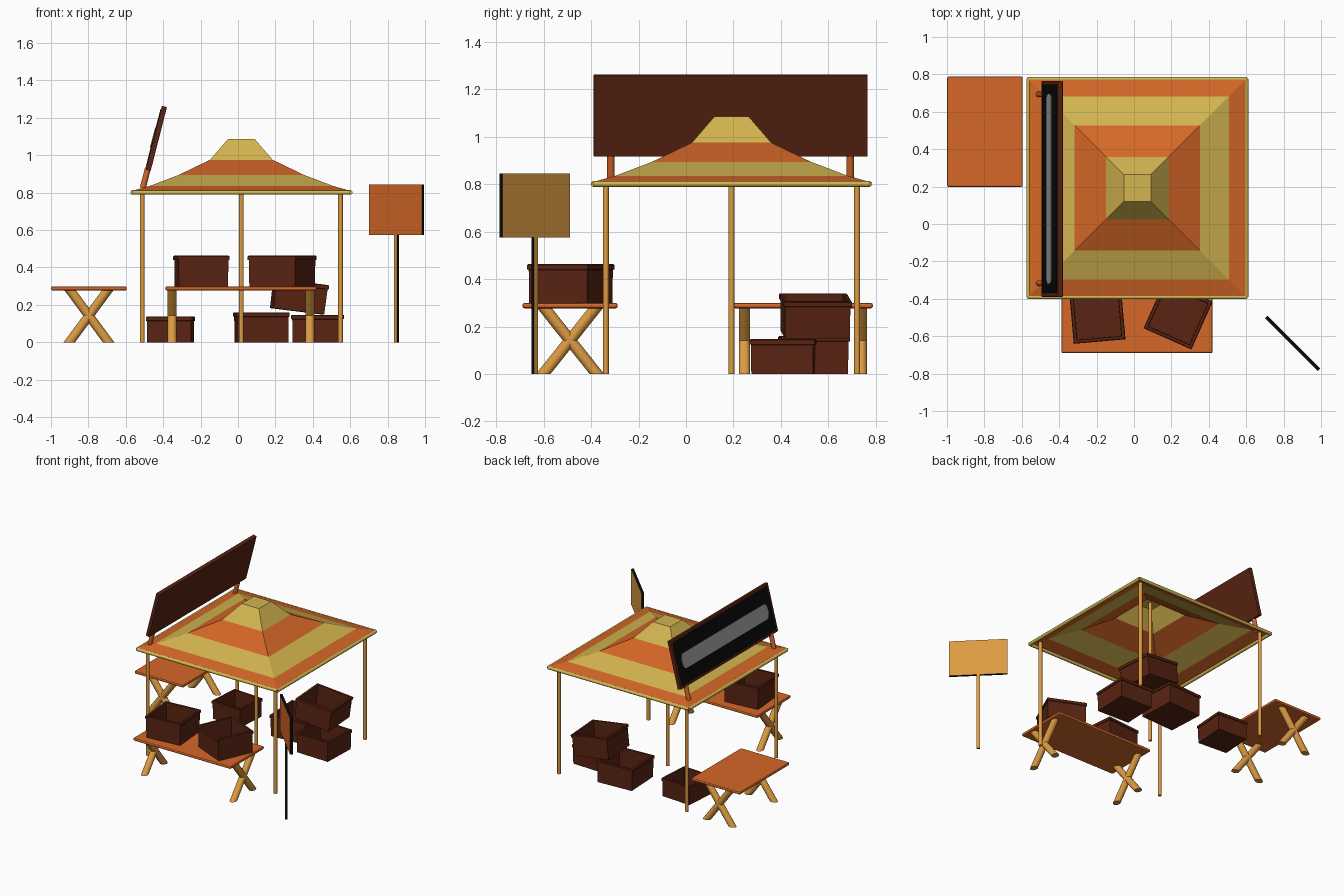
import bpy, bmesh, math
from mathutils import Matrix, Vector

if "Cube" in bpy.data.objects:
    bpy.data.objects.remove(bpy.data.objects["Cube"])


def material(name, r, g, b):
    m = bpy.data.materials.new(name)
    m.diffuse_color = (r, g, b, 1)
    m.use_nodes = True
    m.node_tree.nodes["Principled BSDF"].inputs["Base Color"].default_value = m.diffuse_color
    return m


ORANGE = material("orange", 0.66, 0.135, 0.02)
YELLOW = material("canvas yellow", 0.65, 0.46, 0.08)
TAN = material("tan wood", 0.72, 0.33, 0.055)
BROWN = material("dark brown", 0.10, 0.017, 0.006)
BLACK = material("black", 0.003, 0.003, 0.003)
GREY = material("light grey", 0.35, 0.35, 0.35)


def make(name, bm, mats, loc=(0, 0, 0), rot=(0, 0, 0)):
    bmesh.ops.recalc_face_normals(bm, faces=bm.faces)
    me = bpy.data.meshes.new(name)
    bm.to_mesh(me)
    bm.free()
    for m in mats:
        me.materials.append(m)
    ob = bpy.data.objects.new(name, me)
    ob.location = loc
    ob.rotation_euler = [math.radians(a) for a in rot]
    bpy.context.collection.objects.link(ob)
    return ob


def box(name, size, mat, loc, rot=(0, 0, 0), bevel=0.0):
    bm = bmesh.new()
    bmesh.ops.create_cube(bm, size=1)
    bmesh.ops.scale(bm, vec=size, verts=bm.verts)
    if bevel:
        bmesh.ops.bevel(bm, geom=bm.edges[:], offset=bevel, segments=2,
                        profile=0.5, affect='EDGES')
    return make(name, bm, [mat], loc, rot)


def rod(name, a, b, r, mat, sides=10):
    a, b = Vector(a), Vector(b)
    d = b - a
    bm = bmesh.new()
    bmesh.ops.create_cone(bm, cap_ends=True, segments=sides, radius1=r,
                          radius2=r, depth=d.length)
    m = Matrix.Translation((a + b) / 2) @ d.to_track_quat('Z', 'Y').to_matrix().to_4x4()
    bmesh.ops.transform(bm, matrix=m, verts=bm.verts)
    for f in bm.faces:
        f.smooth = len(f.verts) == 4
    return make(name, bm, [mat])


def square_loft(rings, bands=None, cap_start=True):
    """Stack square rings (half width, z); bands gives a material per level."""
    bm = bmesh.new()
    loops = [[bm.verts.new((sx * h, sy * h, z)) for sx, sy in
              ((-1, -1), (1, -1), (1, 1), (-1, 1))] for h, z in rings]
    for i in range(len(loops) - 1):
        lo, hi = loops[i], loops[i + 1]
        for k in range(4):
            f = bm.faces.new((lo[k], lo[(k + 1) % 4], hi[(k + 1) % 4], hi[k]))
            f.material_index = bands[i] if bands else 0
    top = bm.faces.new(loops[-1])
    top.material_index = bands[-1] if bands else 0
    if cap_start:
        bm.faces.new(loops[0][::-1])
    return bm


# Canopy: striped square roof, rim and poles
CX, CY = 0.018, 0.192
profile = [(0.590, 0.808), (0.490, 0.836), (0.335, 0.895), (0.167, 0.976), (0.072, 1.086)]
make("canopy_roof", square_loft(profile, [0, 1, 0, 1], cap_start=False),
     [ORANGE, YELLOW], (CX, CY, 0))
R = 0.582
corners = [(CX + sx * R, CY + sy * R, 0.801) for sx, sy in
           ((-1, -1), (1, -1), (1, 1), (-1, 1))]
for i in range(4):
    rod("canopy_rim", corners[i], corners[(i + 1) % 4], 0.012, YELLOW)
for sx in (-1, 1):
    for sy in (-1, 1):
        x, y = CX + sx * 0.53, CY + sy * 0.53
        rod("corner_pole", (x, y, 0), (x, y, 0.81), 0.013, TAN)
rod("centre_pole", (CX, CY, 0), (CX, CY, 1.08), 0.013, TAN)

# Roof sign: leaning board, black panel, grey rounded bar, two brackets
tilt = math.radians(14.3)
frame = Matrix.Translation((-0.437, 0.188, 1.09)) @ Matrix.Rotation(tilt, 4, 'Y')
rot = (0, 14.3, 0)
box("roof_sign_board", (0.028, 1.155, 0.352), BROWN, frame.translation, rot, 0.003)
box("roof_sign_panel", (0.004, 1.115, 0.315), BLACK, frame @ Vector((-0.015, 0, 0)), rot)
bm = bmesh.new()
half, rad = 0.51, 0.055
pts = []
for side in (1, -1):
    for i in range(7):
        a = math.pi * i / 6
        pts.append((side * (half - 0.03 + 0.03 * math.sin(a)), side * rad * math.cos(a)))
face = bm.faces.new([bm.verts.new((0, y, z)) for y, z in pts])
ext = bmesh.ops.extrude_face_region(bm, geom=[face])
bmesh.ops.translate(bm, vec=(-0.004, 0, 0),
                    verts=[v for v in ext["geom"] if isinstance(v, bmesh.types.BMVert)])
make("roof_sign_bar", bm, [GREY], frame @ Vector((-0.0165, 0, 0)), rot)
for y in (-0.505, 0.505):
    rod("roof_sign_bracket", frame @ Vector((-0.004, y, -0.275)),
        frame @ Vector((-0.004, y, -0.165)), 0.016, ORANGE)


# Standing sign: orange front, tan back, dark edges
def sign_part(name, w, t, z0, z1, front, loc):
    bm = bmesh.new()
    bmesh.ops.create_cube(bm, size=1)
    bmesh.ops.scale(bm, vec=(w, t, z1 - z0), verts=bm.verts)
    bm.normal_update()
    for f in bm.faces:
        f.material_index = 0 if f.normal.y < -0.5 else 1 if f.normal.y > 0.5 else 2
    make(name, bm, [front, TAN, BLACK], (loc[0], loc[1], (z0 + z1) / 2), (0, 0, -45))


sign_part("standing_sign_panel", 0.400, 0.018, 0.575, 0.845, ORANGE, (0.848, -0.638))
sign_part("standing_sign_post", 0.022, 0.014, 0, 0.58, TAN, (0.848, -0.638))


# Folding tables: top along local x, crossed legs near both ends
def table(name, length, width, loc, turn, leg_x, travel):
    box(name + "_top", (length, width, 0.022), ORANGE, (loc[0], loc[1], 0.288),
        (0, 0, turn), 0.008)
    H, r = 0.284, 0.024
    for x in (-leg_x, leg_x):
        for s in (-1, 1):
            bm = bmesh.new()
            bmesh.ops.create_cone(bm, cap_ends=True, segments=12, radius1=r,
                                  radius2=r, depth=H)
            for v in bm.verts:
                v.co.y = v.co.y * 1.28 + s * travel * v.co.z / H
                v.co.x += x
                v.co.z += H / 2
            for f in bm.faces:
                f.smooth = len(f.verts) == 4
            make(name + "_leg", bm, [TAN], (loc[0], loc[1], 0), (0, 0, turn))


table("front_table", 0.808, 0.402, (0.016, -0.489), 0, 0.368, 0.226)
table("side_table", 0.590, 0.404, (-0.797, 0.493), 90, 0.246, 0.210)


# Open crates with a raised rim
def crate(loc, size, h, rot):
    s = size / 2
    rings = [(s * 0.95, 0), (s * 0.96, h - 0.024), (s, h - 0.022), (s, h - 0.004),
             (s - 0.004, h), (s * 0.87, h), (s * 0.85, 0.014)]
    make("crate", square_loft(rings), [BROWN], loc, rot)


crate((-0.196, -0.490, 0.299), 0.278, 0.164, (0, 0, 5))
crate((0.236, -0.486, 0.299), 0.280, 0.164, (0, 0, -24))
crate((-0.361, 0.506, 0), 0.247, 0.138, (0, 0, -4))
crate((0.125, 0.540, 0), 0.288, 0.160, (0, 0, 3))
crate((0.426, 0.410, 0), 0.274, 0.147, (0, 0, -2))
crate((0.316, 0.545, 0.166), 0.288, 0.158, (0, 7, 4))
